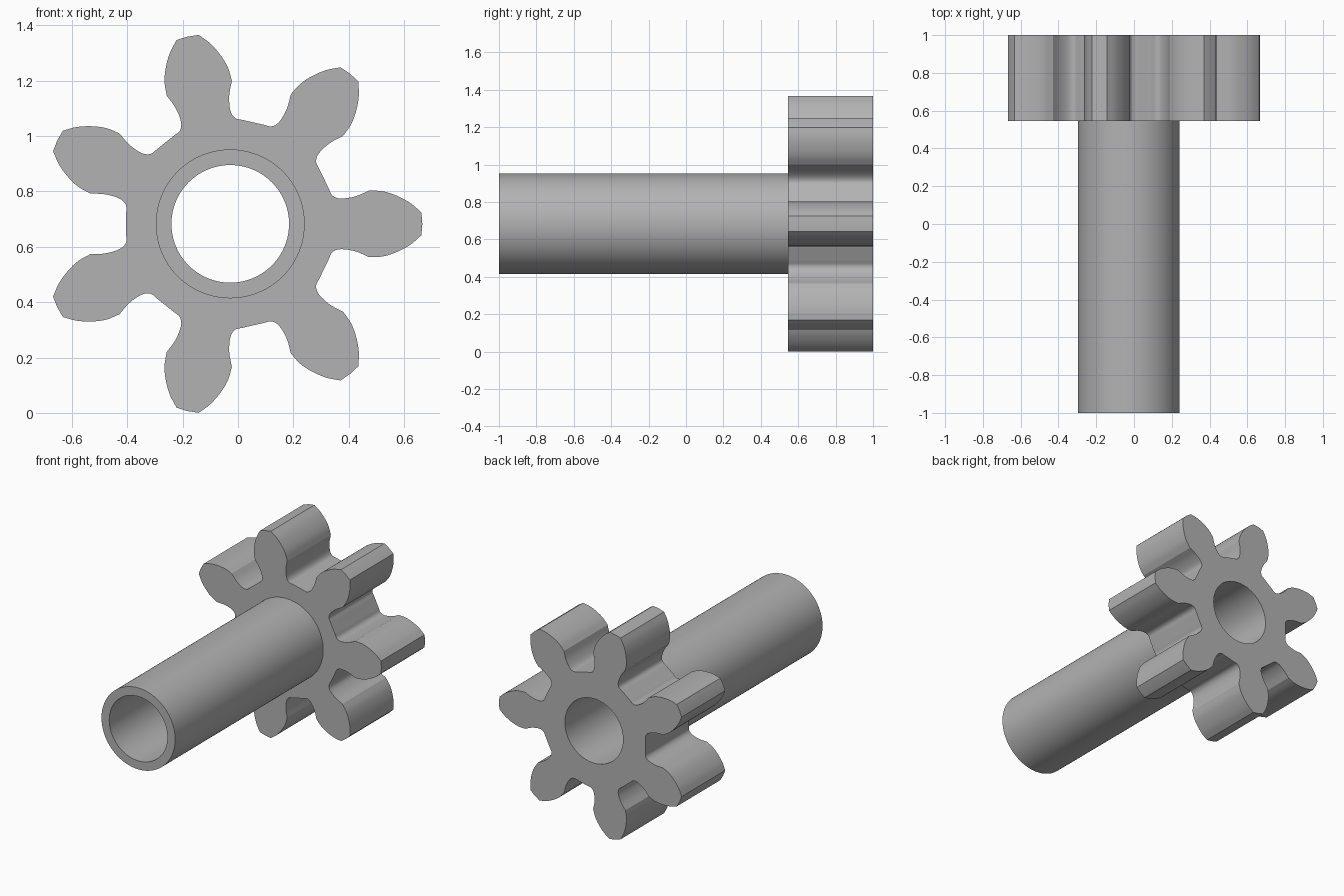
import bpy, bmesh, math
from mathutils import Vector

cube = bpy.data.objects.get("Cube")
if cube:
    bpy.data.objects.remove(cube, do_unlink=True)

CX, CZ = -0.028, 0.683
TEETH = 7
PITCH = 2 * math.pi / TEETH
BORE, SHAFT = 0.2125, 0.269
FRONT, SHOULDER, BACK = -1.0, 0.545, 1.0


def polar(r, a):
    return Vector((r * math.cos(a), r * math.sin(a)))


def circle(r, n=96):
    return [polar(r, 2 * math.pi * i / n) for i in range(n)]


def smooth(pts, steps=4):
    """Catmull-Rom curve through the points."""
    ext = [2 * pts[0] - pts[1]] + pts + [2 * pts[-1] - pts[-2]]
    out = []
    for a, b, c, d in zip(ext, ext[1:], ext[2:], ext[3:]):
        for i in range(steps):
            t = i / steps
            out.append(0.5 * (2 * b + (c - a) * t + (2 * a - 5 * b + 4 * c - d) * t * t
                              + (3 * b - a - 3 * c + d) * t ** 3))
    return out + [pts[-1]]


def rotated(p, a):
    return Vector((p.x * math.cos(a) - p.y * math.sin(a),
                   p.x * math.sin(a) + p.y * math.cos(a)))


# Half a tooth: radius and half angle, in degrees, from tip to root
flank = [(0.692, 3.4), (0.655, 6.6), (0.61, 9.6), (0.565, 12.0), (0.517, 13.5)]
fillet = [(0.517, 13.5), (0.463, 12.4), (0.41, 12.9), (0.383, 15.5), (0.378, 20.0),
          (0.376, 25.714)]
half = [smooth([polar(r, math.radians(a)) for r, a in part]) for part in (flank, fillet)]
upper = half[0] + half[1][1:]
lower = [Vector((p.x, -p.y)) for p in reversed(upper)]
tooth = lower[1:] + [Vector((0.694, 0))] + upper
outline = [rotated(p, k * PITCH) for k in range(TEETH) for p in tooth]

bm = bmesh.new()


def ring(points, y):
    verts = [bm.verts.new((CX + p.x, y, CZ + p.y)) for p in points]
    return [bm.edges.new((v, verts[i - 1])) for i, v in enumerate(verts)]


def wall(points, y0, y1):
    bmesh.ops.bridge_loops(bm, edges=ring(points, y0) + ring(points, y1))


def plate(outer, inner, y):
    bmesh.ops.triangle_fill(bm, use_beauty=True, edges=ring(outer, y) + ring(inner, y))


# Hollow shaft, toothed wheel and through bore, welded into one solid
bore, shaft = circle(BORE), circle(SHAFT)
plate(shaft, bore, FRONT)
wall(shaft, FRONT, SHOULDER)
plate(outline, shaft, SHOULDER)
wall(outline, SHOULDER, BACK)
plate(outline, bore, BACK)
wall(bore, FRONT, BACK)
bmesh.ops.remove_doubles(bm, verts=bm.verts, dist=0.0001)
bmesh.ops.recalc_face_normals(bm, faces=bm.faces)

mesh = bpy.data.meshes.new("pinion_gear_with_shaft")
bm.to_mesh(mesh)
bm.free()
gear = bpy.data.objects.new("pinion_gear_with_shaft", mesh)
bpy.context.collection.objects.link(gear)

# Plain grey material
mat = bpy.data.materials.new("grey")
mat.use_nodes = True
grey = (0.45, 0.45, 0.45, 1)
mat.diffuse_color = grey
mat.node_tree.nodes["Principled BSDF"].inputs["Base Color"].default_value = grey
mesh.materials.append(mat)

bpy.ops.object.select_all(action='DESELECT')
gear.select_set(True)
bpy.context.view_layer.objects.active = gear
bpy.ops.object.shade_smooth_by_angle(angle=math.radians(25))
